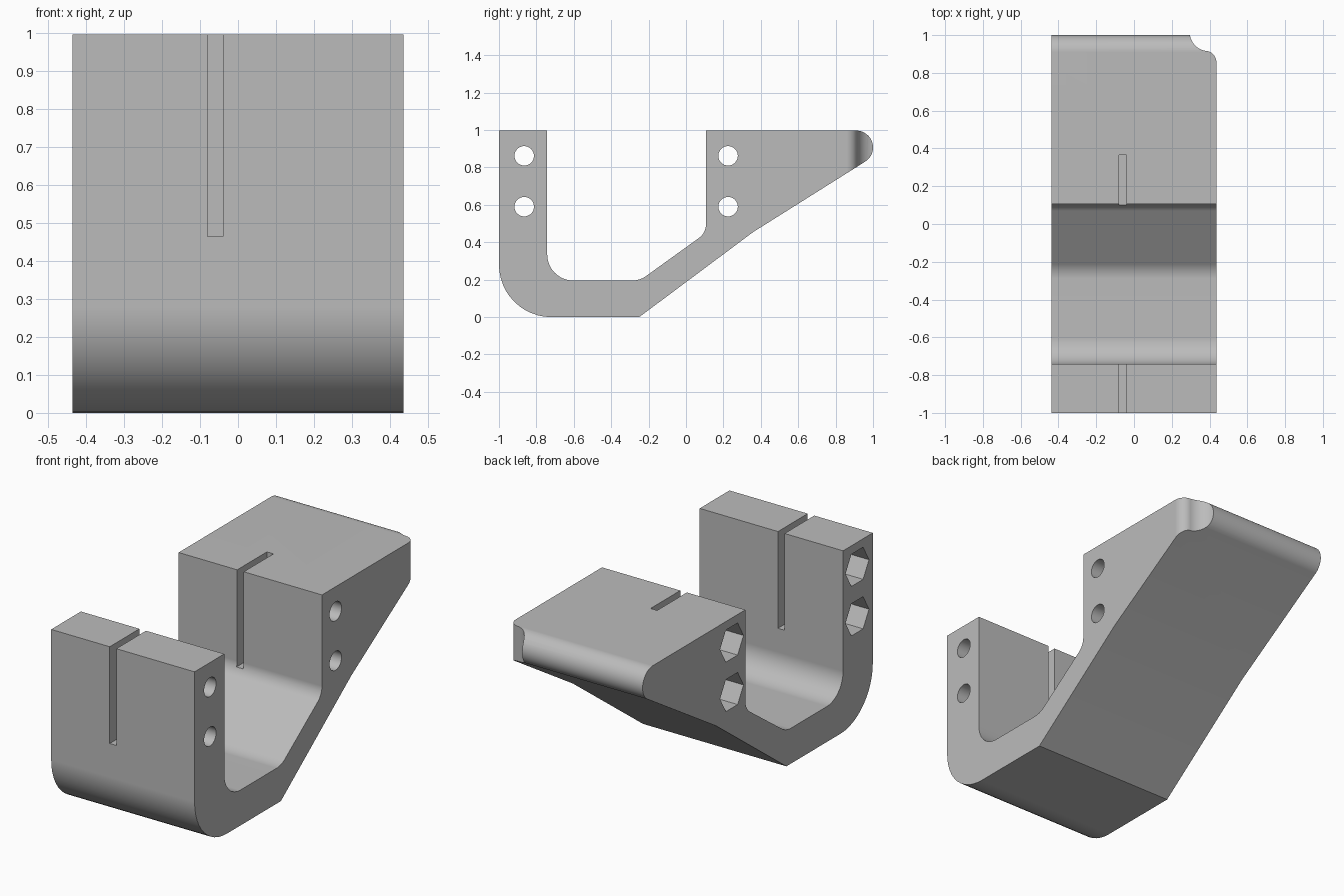
import bpy, bmesh, math
from mathutils import Vector

if "Cube" in bpy.data.objects:
    bpy.data.objects.remove(bpy.data.objects["Cube"])

HALF = 0.436   # half of the width
TOP = 0.997

grey = bpy.data.materials.new("plain grey")
grey.use_nodes = True
GREY = (0.5, 0.5, 0.5, 1)
grey.diffuse_color = GREY
grey.node_tree.nodes["Principled BSDF"].inputs["Base Color"].default_value = GREY


def rounded(corners, steps=12):
    """Turn (u, v, radius) corners into an outline with tangent fillets."""
    out = []
    for i, (u, v, r) in enumerate(corners):
        p = Vector((u, v))
        if r == 0:
            out.append(p)
            continue
        a = (Vector(corners[i - 1][:2]) - p).normalized()
        b = (Vector(corners[(i + 1) % len(corners)][:2]) - p).normalized()
        half = a.angle(b) / 2
        c = p + (a + b).normalized() * r / math.sin(half)
        start = p + a * r / math.tan(half) - c
        end = p + b * r / math.tan(half) - c
        sweep = start.angle(end)
        for k in range(steps + 1):
            t = k / steps
            out.append(c + (start * math.sin((1 - t) * sweep)
                            + end * math.sin(t * sweep)) / math.sin(sweep))
    return out


def prism(name, outline, place, low, high):
    """Extrude an outline between two offsets; place maps (u, v, w) to xyz."""
    bm = bmesh.new()
    rings = [[bm.verts.new(place(u, v, w)) for u, v in outline] for w in (low, high)]
    n = len(outline)
    for i in range(n):
        j = (i + 1) % n
        bm.faces.new((rings[0][i], rings[0][j], rings[1][j], rings[1][i]))
    bm.faces.new(rings[0])
    bm.faces.new(rings[1])
    bmesh.ops.recalc_face_normals(bm, faces=bm.faces)
    mesh = bpy.data.meshes.new(name)
    bm.to_mesh(mesh)
    bm.free()
    mesh.materials.append(grey)
    obj = bpy.data.objects.new(name, mesh)
    bpy.context.scene.collection.objects.link(obj)
    return obj


def along_x(u, v, w):
    return (w, u, v)


def along_z(u, v, w):
    return (u, v, w)


def ngon(u, v, r, n):
    return [(u + r * math.cos(math.tau * k / n), v + r * math.sin(math.tau * k / n))
            for k in range(n)]


# Hook-shaped side profile: front wall, floor, ramp and wedge tip
tip = [(0.91 + 0.09 * math.cos(a), 0.907 + 0.09 * math.sin(a))
       for a in (math.radians(-57.7 + 147.7 * k / 20) for k in range(21))]
profile = rounded([(-1, TOP, 0), (-1, 0, 0.28), (-0.25, 0, 0), (0.36, 0.455, 0)])
profile += [Vector(p) for p in tip]
profile += rounded([(0.107, TOP, 0), (0.107, 0.45, 0.09), (-0.247, 0.195, 0.13),
                    (-0.742, 0.195, 0.14), (-0.742, TOP, 0)])
bracket = prism("bracket", profile, along_x, -HALF, HALF)

# Clamping slot shared by both walls
cutters = [prism("slot_cutter", [(-0.08, -1.1), (-0.04, -1.1), (-0.04, 0.365), (-0.08, 0.365)],
                 along_z, 0.465, 1.2)]

# Bolt holes with hexagonal nut pockets on the right-hand face
for y in (-0.865, 0.225):
    for z in (0.59, 0.862):
        cutters.append(prism("bolt_cutter", ngon(y, z, 0.052, 32), along_x, -0.6, 0.6))
        cutters.append(prism("nut_cutter", ngon(y, z, 0.102, 6), along_x, -0.6, -HALF + 0.2))

# Scooped rear corner: concave arc flowing into a convex one
scoop = [(0.395 + 0.1 * math.cos(a), 1.015 + 0.1 * math.sin(a))
         for a in (math.radians(180 + 82 * k / 10) for k in range(11))]
scoop += [(0.376 + 0.06 * math.cos(a), 0.857 + 0.06 * math.sin(a))
          for a in (math.radians(82 - 82 * k / 10) for k in range(11))]
scoop += [(0.6, 0.857), (0.6, 1.1), (0.295, 1.1)]
cutters.append(prism("scoop_cutter", scoop, along_z, 0.5, 1.2))

for cutter in cutters:
    cutter.hide_render = True
    mod = bracket.modifiers.new("cut", "BOOLEAN")
    mod.operation = "DIFFERENCE"
    mod.solver = "EXACT"
    mod.object = cutter

# Bake the cuts, then shade the fillets smoothly
graph = bpy.context.evaluated_depsgraph_get()
baked = bpy.data.meshes.new_from_object(bracket.evaluated_get(graph))
bracket.modifiers.clear()
bracket.data = baked
for cutter in cutters:
    bpy.data.objects.remove(cutter)
baked.shade_smooth()
baked.set_sharp_from_angle(angle=math.radians(30))
weighted = bracket.modifiers.new("weighted_normals", "WEIGHTED_NORMAL")
weighted.keep_sharp = True
